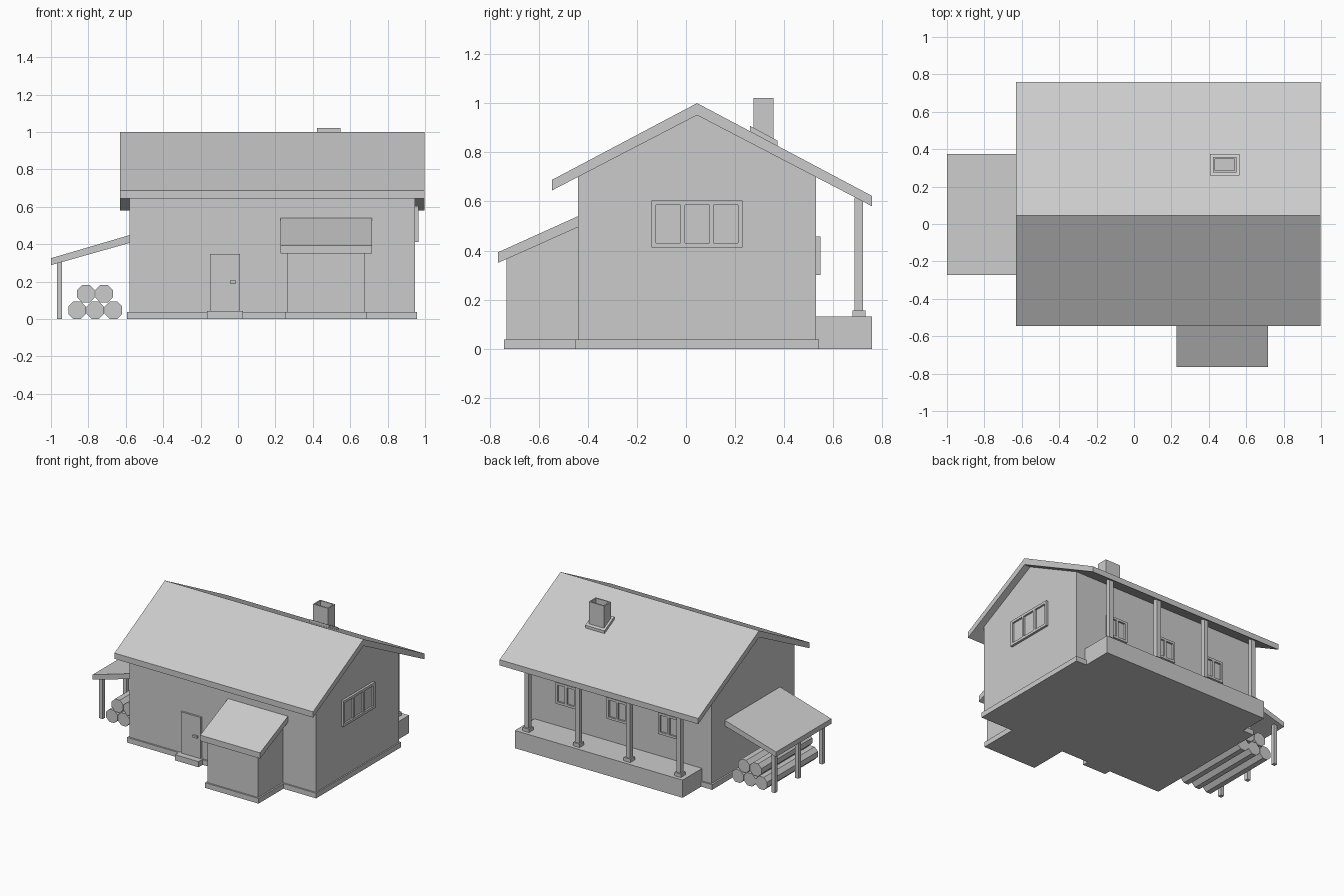
import bpy, bmesh, math
from mathutils import Matrix, Vector

if "Cube" in bpy.data.objects:
    bpy.data.objects.remove(bpy.data.objects["Cube"])


def finish(name, bm):
    bmesh.ops.recalc_face_normals(bm, faces=bm.faces)
    me = bpy.data.meshes.new(name)
    bm.to_mesh(me)
    bm.free()
    ob = bpy.data.objects.new(name, me)
    bpy.context.collection.objects.link(ob)
    return ob


def add_box(bm, x0, x1, y0, y1, z0, z1):
    m = Matrix.Translation(((x0 + x1) / 2, (y0 + y1) / 2, (z0 + z1) / 2)) \
        @ Matrix.Diagonal((x1 - x0, y1 - y0, z1 - z0, 1))
    bmesh.ops.create_cube(bm, size=1, matrix=m)


def box(name, *b):
    bm = bmesh.new()
    add_box(bm, *b)
    return finish(name, bm)


def prism(name, pts, a, b, axis='X'):
    """Extrude a side profile from a to b: (y, z) along X, or (x, z) along Y."""
    bm = bmesh.new()
    if axis == 'X':
        vs, d = [bm.verts.new((a, u, v)) for u, v in pts], Vector((b - a, 0, 0))
    else:
        vs, d = [bm.verts.new((u, a, v)) for u, v in pts], Vector((0, b - a, 0))
    face = bm.faces.new(vs)
    ext = bmesh.ops.extrude_face_region(bm, geom=[face], use_keep_orig=True)
    moved = [g for g in ext['geom'] if isinstance(g, bmesh.types.BMVert)]
    bmesh.ops.translate(bm, verts=moved, vec=d)
    return finish(name, bm)


def window(name, centre, width, height, panes, angle, border, bar, depth=0.017):
    """Framed window facing -y, then turned about z and moved into place."""
    bm = bmesh.new()
    w, h = width / 2, height / 2
    for s in (-1, 1):
        z = sorted((s * h, s * (h - border)))
        add_box(bm, -w, w, -depth, 0.01, *z)
        x = sorted((s * w, s * (w - border)))
        add_box(bm, *x, -depth, 0.01, -h + border, h - border)
    step = (width - 2 * border + bar) / panes
    for i in range(1, panes):
        x = -w + border + i * step - bar
        add_box(bm, x, x + bar, -depth, 0.01, -h + border, h - border)
    add_box(bm, -w + border, w - border, -0.004, 0.01, -h + border, h - border)
    bmesh.ops.transform(bm, matrix=Matrix.Translation(centre) @ Matrix.Rotation(angle, 4, 'Z'),
                        verts=bm.verts)
    return finish(name, bm)


# Main house: gabled walls, plinth and roof
prism("house_walls", [(-0.44, 0), (0.53, 0), (0.53, 0.705), (0.045, 0.96), (-0.44, 0.705)],
      -0.58, 0.947)
box("house_plinth", -0.593, 0.957, -0.452, 0.541, 0, 0.038)
prism("main_roof", [(-0.545, 0.645), (-0.545, 0.688), (0.045, 1.0), (0.758, 0.622),
                    (0.758, 0.58), (0.045, 0.951)], -0.631, 0.997)

# Chimney with an open flue and a sloping flashing
bm = bmesh.new()
add_box(bm, 0.422, 0.547, 0.275, 0.357, 0.78, 1.02)
bm.faces.ensure_lookup_table()
top = max(bm.faces, key=lambda f: f.calc_center_median().z)
bmesh.ops.inset_region(bm, faces=[top], thickness=0.014)
ext = bmesh.ops.extrude_face_region(bm, geom=[top])
bmesh.ops.translate(bm, vec=(0, 0, -0.08),
                    verts=[g for g in ext['geom'] if isinstance(g, bmesh.types.BMVert)])
bmesh.ops.delete(bm, geom=[top] if top.is_valid else [], context='FACES')
finish("chimney", bm)
prism("chimney_flashing", [(0.26, 0.87), (0.373, 0.81), (0.373, 0.847), (0.26, 0.908)],
      0.406, 0.564)

# Front door with handle and doorstep
box("door", -0.15, 0.012, -0.454, -0.43, 0.03, 0.347)
box("door_handle", -0.044, -0.01, -0.468, -0.45, 0.19, 0.206)
box("doorstep", -0.166, 0.026, -0.5, -0.44, 0, 0.042)

# Front annex with lean-to roof
prism("annex_walls", [(-0.73, 0), (-0.43, 0), (-0.43, 0.505), (-0.73, 0.37)], 0.262, 0.676)
box("annex_plinth", 0.25, 0.688, -0.742, -0.44, 0, 0.038)
prism("annex_roof", [(-0.765, 0.35), (-0.765, 0.393), (-0.435, 0.542), (-0.435, 0.497)],
      0.226, 0.717)

# Rear porch with posts and post bases
box("porch_deck", -0.503, 0.872, 0.52, 0.758, 0, 0.131)
for i in range(4):
    x = -0.443 + i * 0.415
    box("porch_post", x - 0.017, x + 0.017, 0.687, 0.721, 0.13, 0.615)
    box("porch_post_base", x - 0.027, x + 0.027, 0.678, 0.731, 0.125, 0.156)

# Windows: one wide on the right gable, three at the rear
window("gable_window", (0.947, 0.045, 0.508), 0.372, 0.192, 3, math.pi / 2, 0.019, 0.018)
for x in (-0.237, 0.183, 0.603):
    window("rear_window", (x, 0.53, 0.379), 0.17, 0.158, 2, math.pi, 0.017, 0.017)

# Wood store: sloping roof, posts and stacked logs
prism("store_roof", [(-1.0, 0.288), (-1.0, 0.325), (-0.575, 0.45), (-0.575, 0.408)],
      -0.273, 0.374, 'Y')
for y in (-0.228, 0.05, 0.328):
    box("store_post", -0.968, -0.94, y - 0.014, y + 0.014, 0, 0.304)
for x, z in ((-0.86, 0.047), (-0.763, 0.047), (-0.666, 0.047), (-0.813, 0.135), (-0.716, 0.135)):
    r = 0.047 / math.cos(math.pi / 8)
    ring = [(x + r * math.cos((k + 0.5) * math.pi / 4), z + r * math.sin((k + 0.5) * math.pi / 4))
            for k in range(8)]
    prism("log", ring, -0.25, 0.345, 'Y')
